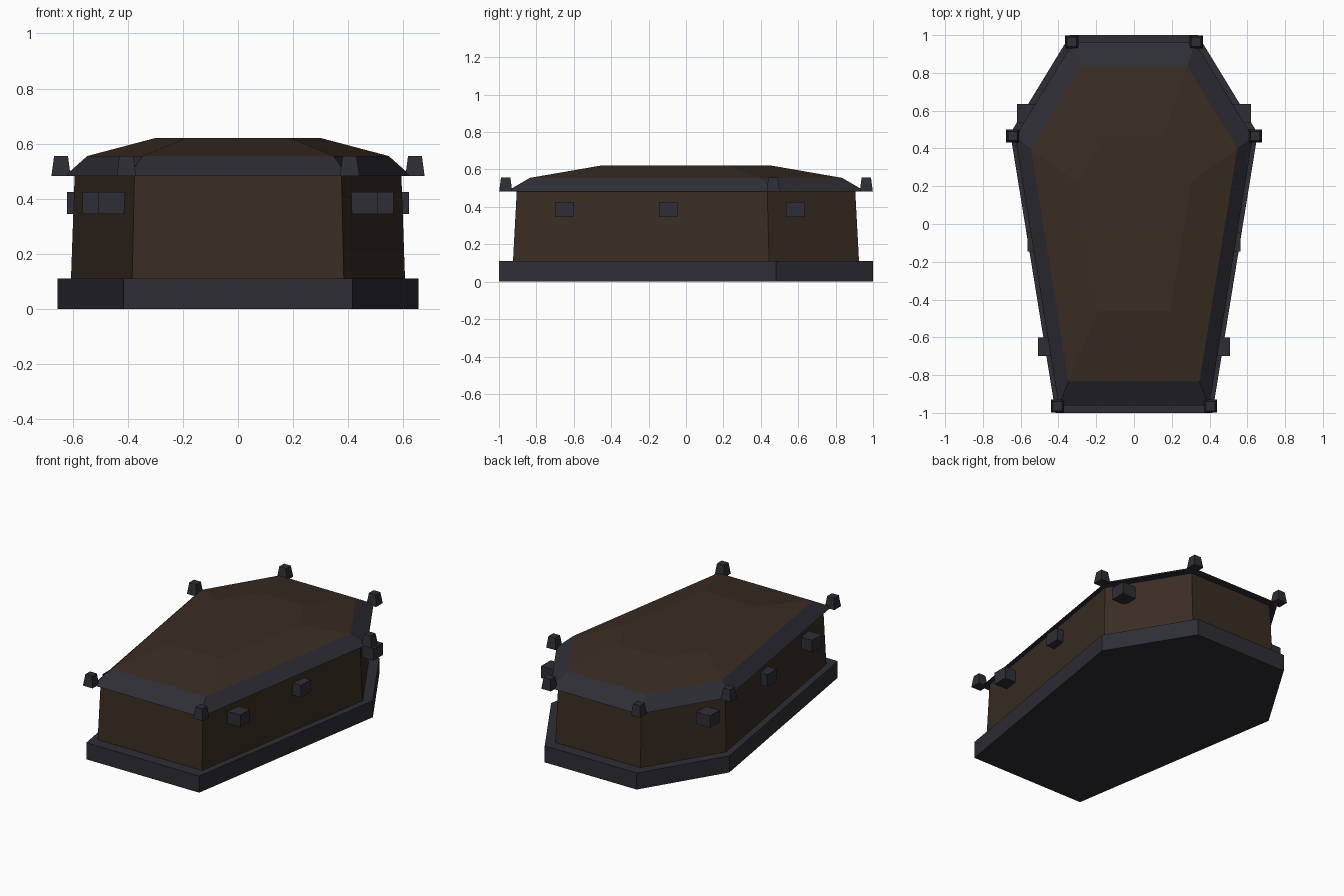
import bpy

if "Cube" in bpy.data.objects:
    bpy.data.objects.remove(bpy.data.objects["Cube"])

# Coffin outline at full (plinth) size, right half from foot to head
HALF = [(0.415, -1.0), (0.655, 0.48), (0.338, 1.0)]
OUTLINE = HALF + [(-x, y) for x, y in reversed(HALF)]


def material(name, rgb):
    m = bpy.data.materials.new(name)
    m.diffuse_color = (*rgb, 1)
    m.use_nodes = True
    m.node_tree.nodes["Principled BSDF"].inputs["Base Color"].default_value = m.diffuse_color
    return m


WOOD = material("dark brown wood", (0.042, 0.026, 0.017))
METAL = material("dark slate metal", (0.027, 0.027, 0.036))


def frustum(name, lower, upper, z0, z1, mat):
    """Closed solid between two rings with the same number of points."""
    n = len(lower)
    verts = [(x, y, z0) for x, y in lower] + [(x, y, z1) for x, y in upper]
    faces = [tuple(reversed(range(n))), tuple(range(n, 2 * n))]
    faces += [(i, (i + 1) % n, n + (i + 1) % n, n + i) for i in range(n)]
    mesh = bpy.data.meshes.new(name)
    mesh.from_pydata(verts, [], faces)
    mesh.materials.append(mat)
    ob = bpy.data.objects.new(name, mesh)
    bpy.context.collection.objects.link(ob)
    return ob


def ring(s):
    return [(x * s, y * s) for x, y in OUTLINE]


def rect(cx, cy, w, d):
    return [(cx - w / 2, cy - d / 2), (cx + w / 2, cy - d / 2),
            (cx + w / 2, cy + d / 2), (cx - w / 2, cy + d / 2)]


# Stacked main parts
frustum("plinth", ring(1.0), ring(1.0), 0.0, 0.11, METAL)
frustum("body", ring(0.925), ring(0.905), 0.11, 0.482, WOOD)
frustum("lid_rim", ring(0.96), ring(0.835), 0.482, 0.555, METAL)
frustum("lid_panel", ring(0.835), ring(0.46), 0.555, 0.62, WOOD)

for side, label in ((1, "right"), (-1, "left")):
    # Tapered studs on the lid corners
    for i, (x, y) in enumerate([(0.405, -0.964), (0.642, 0.466), (0.329, 0.964)]):
        frustum(f"corner_stud_{label}_{i}", rect(side * x, y, 0.07, 0.07),
                rect(side * x, y, 0.05, 0.05), 0.482, 0.556, METAL)
    # Handle blocks along the sides
    for i, (x, y) in enumerate([(0.457, -0.65), (0.515, -0.095), (0.57, 0.585)]):
        r = rect(side * x, y, 0.10, 0.10)
        frustum(f"handle_block_{label}_{i}", r, r, 0.345, 0.425, METAL)
